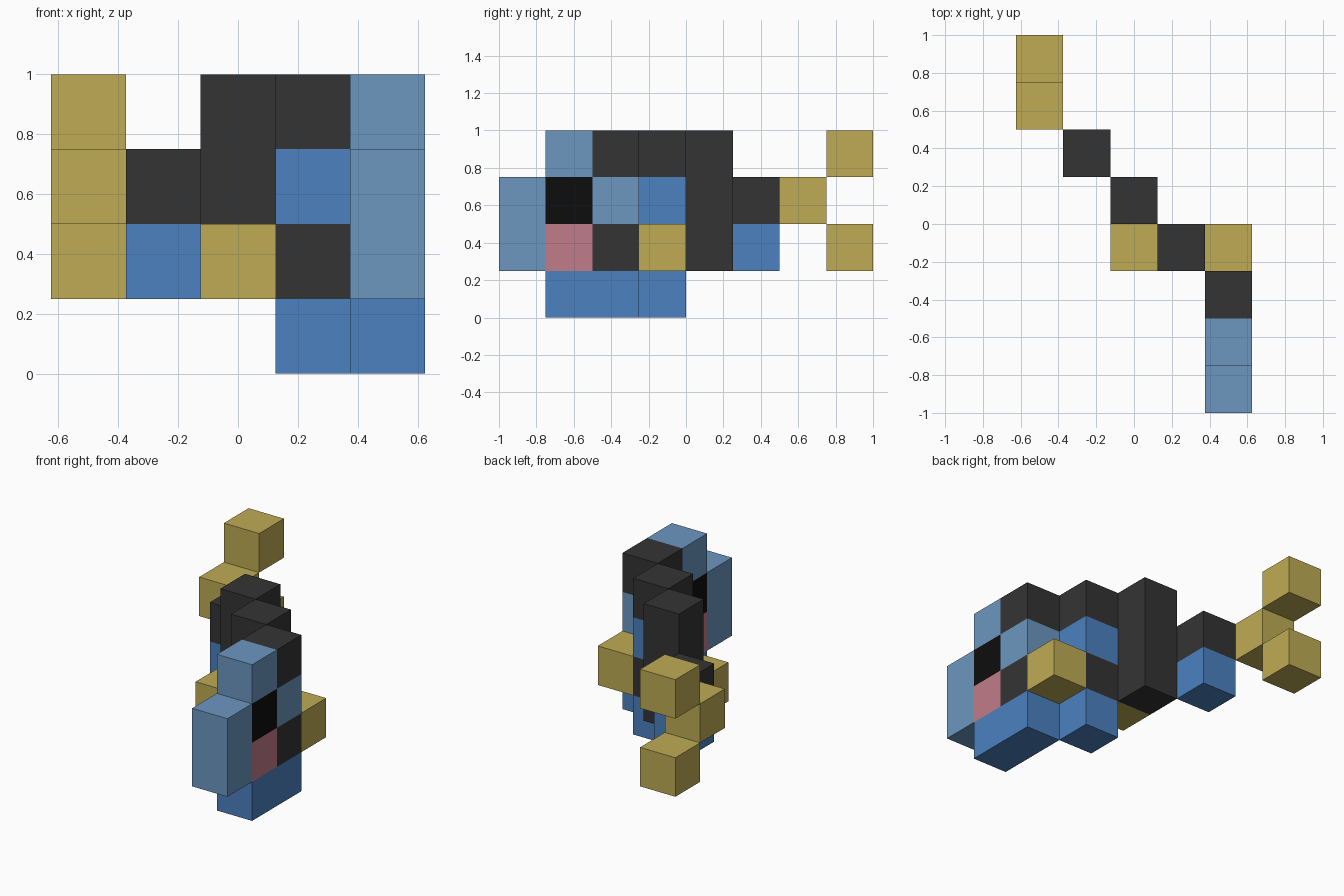
import bpy
import bmesh
from mathutils import Vector

default_cube = bpy.data.objects.get("Cube")
if default_cube:
    bpy.data.objects.remove(default_cube, do_unlink=True)

UNIT = 0.25
ORIGIN = Vector((-0.625, -1, 0))


def make_material(name, red, green, blue):
    material = bpy.data.materials.new(name)
    material.use_nodes = True
    colour = (red, green, blue, 1)
    material.diffuse_color = colour
    shader = material.node_tree.nodes["Principled BSDF"]
    shader.inputs["Base Color"].default_value = colour
    return material


yellow = make_material("fin yellow", 0.52, 0.41, 0.09)
charcoal = make_material("charcoal", 0.034, 0.034, 0.034)
blue = make_material("body blue", 0.07, 0.22, 0.53)
pale_blue = make_material("pale blue", 0.15, 0.31, 0.53)
pink = make_material("cheek pink", 0.53, 0.2, 0.25)
black = make_material("eye black", 0.004, 0.004, 0.004)


def block(name, material, cell, length=1, height=1):
    """Box one unit wide, placed by its lowest grid cell."""
    size = Vector((1, length, height))
    bm = bmesh.new()
    bmesh.ops.create_cube(bm, size=1)
    for vert in bm.verts:
        offset = (vert.co + Vector((0.5, 0.5, 0.5))) * size
        vert.co = ORIGIN + (Vector(cell) + offset) * UNIT
    mesh = bpy.data.meshes.new(name)
    bm.to_mesh(mesh)
    bm.free()
    mesh.materials.append(material)
    obj = bpy.data.objects.new(name, mesh)
    bpy.context.collection.objects.link(obj)
    return obj


# Head
block("snout", pale_blue, (4, 0, 1), height=2)
block("forehead", pale_blue, (4, 1, 3))
block("eye", black, (4, 1, 2))
block("cheek", pink, (4, 1, 1))
block("head_belly", blue, (4, 1, 0), length=2)
block("gill", charcoal, (4, 2, 1))
block("temple", pale_blue, (4, 2, 2))
block("crown", charcoal, (4, 2, 3))

# Banded body, stepping sideways towards the tail
for name, material, level in (("belly", blue, 0), ("lower_band", charcoal, 1),
                              ("upper_band", blue, 2), ("back", charcoal, 3)):
    block("body_" + name, material, (3, 3, level))
block("rear_body", charcoal, (2, 4, 1), height=3)
block("tail_base_lower", blue, (1, 5, 1))
block("tail_base_upper", charcoal, (1, 5, 2))

# Side fins on both flanks
block("left_fin", yellow, (4, 3, 1))
block("right_fin", yellow, (2, 3, 1))

# Forked tail
block("tail_root", yellow, (0, 6, 2))
block("tail_lower_lobe", yellow, (0, 7, 1))
block("tail_upper_lobe", yellow, (0, 7, 3))
